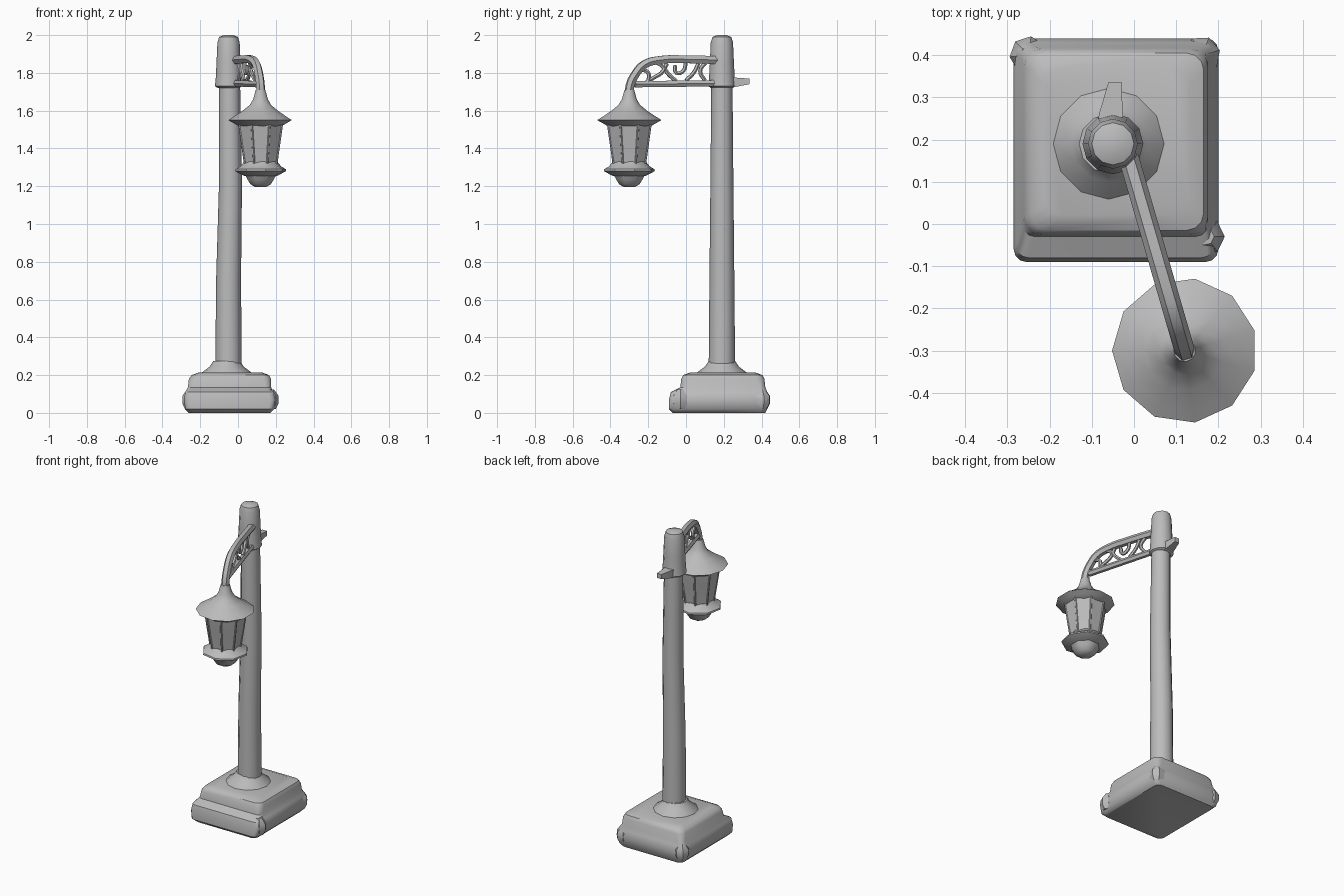
import bpy, bmesh, math
from mathutils import Vector

cube = bpy.data.objects.get("Cube")
if cube:
    bpy.data.objects.remove(cube)

grey = bpy.data.materials.new("stone_grey")
grey.use_nodes = True
GREY = (0.5, 0.5, 0.5, 1)
grey.diffuse_color = GREY
grey.node_tree.nodes["Principled BSDF"].inputs["Base Color"].default_value = GREY
parts = []


def loft(name, rings):
    """Skin a stack of equally long point rings and close both ends."""
    bm = bmesh.new()
    rows = [[bm.verts.new(p) for p in ring] for ring in rings]
    n = len(rows[0])
    for a, b in zip(rows, rows[1:]):
        for i in range(n):
            j = (i + 1) % n
            bm.faces.new((a[i], a[j], b[j], b[i]))
    bm.faces.new(rows[0][::-1])
    bm.faces.new(rows[-1])
    bmesh.ops.recalc_face_normals(bm, faces=bm.faces)
    mesh = bpy.data.meshes.new(name)
    bm.to_mesh(mesh)
    bm.free()
    mesh.materials.append(grey)
    obj = bpy.data.objects.new(name, mesh)
    bpy.context.collection.objects.link(obj)
    parts.append(obj)
    return obj


def circle(cx, cy, z, r, sides, turn=0.0):
    angles = [math.tau * (i + turn) / sides for i in range(sides)]
    return [(cx + r * math.cos(a), cy + r * math.sin(a), z) for a in angles]


def rounded_rect(x0, x1, y0, y1, z, r):
    ring = []
    corners = [(x1 - r, y1 - r), (x0 + r, y1 - r), (x0 + r, y0 + r), (x1 - r, y0 + r)]
    for quarter, (cx, cy) in enumerate(corners):
        for step in range(4):
            a = math.pi / 2 * (quarter + step / 3)
            ring.append((cx + r * math.cos(a), cy + r * math.sin(a), z))
    return ring


def tube(name, points, radius, smooth=True):
    """Round bar through the points, turned into a mesh."""
    curve = bpy.data.curves.new(name, "CURVE")
    curve.dimensions = "3D"
    curve.bevel_depth = radius
    curve.bevel_resolution = 1
    curve.use_fill_caps = True
    curve.resolution_u = 4
    spline = curve.splines.new("BEZIER" if smooth else "POLY")
    if smooth:
        spline.bezier_points.add(len(points) - 1)
        for bp, p in zip(spline.bezier_points, points):
            bp.co = p
            bp.handle_left_type = bp.handle_right_type = "AUTO"
    else:
        spline.points.add(len(points) - 1)
        for sp, p in zip(spline.points, points):
            sp.co = (*p, 1)
    curve.materials.append(grey)
    obj = bpy.data.objects.new(name, curve)
    bpy.context.collection.objects.link(obj)
    bpy.ops.object.select_all(action="DESELECT")
    obj.select_set(True)
    bpy.context.view_layer.objects.active = obj
    bpy.ops.object.convert(target="MESH")
    parts.append(bpy.context.view_layer.objects.active)


# Worn stone plinth: wide lower course and softer upper course
loft("plinth", [rounded_rect(*r) for r in (
    (-0.26, 0.17, -0.07, 0.42, 0.0, 0.03),
    (-0.28, 0.19, -0.09, 0.43, 0.02, 0.03),
    (-0.285, 0.20, -0.09, 0.44, 0.07, 0.03),
    (-0.28, 0.19, -0.08, 0.43, 0.11, 0.03),
    (-0.265, 0.175, -0.03, 0.42, 0.135, 0.03),
    (-0.26, 0.175, -0.025, 0.415, 0.18, 0.04),
    (-0.245, 0.165, -0.015, 0.405, 0.2, 0.04),
    (-0.21, 0.13, 0.02, 0.37, 0.213, 0.04))])

# Chipped lumps on the lower corners
for i, (x, y) in enumerate(((0.17, -0.03), (0.16, 0.40), (-0.25, 0.40))):
    loft(f"corner_lump_{i + 1}", [
        circle(x, y, z, r, 7, 0.3 * i)
        for z, r in ((0.02, 0.03), (0.05, 0.045), (0.09, 0.045), (0.125, 0.02))])

# Flared foot and slightly leaning post
loft("post_foot", [circle(-0.06, 0.19, z, r, 12) for z, r in (
    (0.2, 0.14), (0.215, 0.13), (0.245, 0.09), (0.275, 0.07))])
loft("post", [circle(x, 0.19, z, r, 12) for x, z, r in (
    (-0.05, 0.24, 0.07), (-0.05, 0.7, 0.066), (-0.04, 1.2, 0.061), (-0.045, 1.76, 0.056))])

# Thicker head with a rounded top
loft("post_head", [circle(-0.05, 0.19, z, r, 12) for z, r in (
    (1.72, 0.058), (1.73, 0.072), (1.77, 0.068), (1.85, 0.064),
    (1.96, 0.059), (1.99, 0.05), (2.0, 0.025))])

# Pointed bracket tail behind the post
loft("bracket_tail", [
    [(x + sx * w, y, z + sz * h) for sx, sz in ((-1, -1), (1, -1), (1, 1), (-1, 1))]
    for x, y, z, w, h in ((-0.055, 0.2, 1.75, 0.035, 0.028),
                          (-0.055, 0.26, 1.75, 0.028, 0.025),
                          (-0.045, 0.335, 1.755, 0.016, 0.015))])


# Arm: everything lies in one upright plane from post to lantern
def arm(y, z):
    return (0.12 - 0.29 * (y + 0.3), y, z)


tube("lower_arm", [arm(0.17, 1.745), arm(-0.27, 1.74)], 0.019, False)
tube("upper_arm", [arm(y, z) for y, z in (
    (0.16, 1.868), (0.0, 1.872), (-0.14, 1.868), (-0.22, 1.845),
    (-0.27, 1.79), (-0.297, 1.73), (-0.3, 1.66))], 0.024)

# Scrollwork filling the arm
scrolls = [
    ((0.11, 1.86), (0.075, 1.81), (0.1, 1.76)),
    ((0.07, 1.86), (0.04, 1.80), (0.0, 1.76)),
    ((0.0, 1.86), (-0.015, 1.81), (-0.05, 1.80), (-0.06, 1.84)),
    ((-0.05, 1.755), (-0.09, 1.79), (-0.13, 1.84), (-0.17, 1.86)),
    ((-0.10, 1.85), (-0.13, 1.80), (-0.17, 1.775), (-0.21, 1.75)),
    ((-0.24, 1.82), (-0.2, 1.80), (-0.2, 1.75)),
]
for i, path in enumerate(scrolls):
    tube(f"scroll_{i + 1}", [arm(*p) for p in path], 0.011)


# Lantern: flared cap, tapering body, lower rim and drop
def lantern_part(name, profile, sides, turn=0.5):
    loft(name, [circle(0.12, -0.3, z, r, sides, turn) for z, r in profile])


lantern_part("lantern_cap", (
    (1.515, 0.11), (1.535, 0.145), (1.55, 0.172), (1.57, 0.14), (1.60, 0.095),
    (1.63, 0.058), (1.66, 0.04), (1.71, 0.026)), 11)
lantern_part("lantern_body", (
    (1.28, 0.088), (1.33, 0.092), (1.42, 0.108), (1.53, 0.124)), 8)
lantern_part("lantern_rim", (
    (1.255, 0.09), (1.28, 0.138), (1.29, 0.136), (1.305, 0.11), (1.33, 0.09)), 8, 0.25)
lantern_part("lantern_drop", (
    (1.195, 0.03), (1.21, 0.058), (1.235, 0.075), (1.27, 0.095)), 8)

# Slim corner bars on the lantern body
for i in range(8):
    a = math.tau * (i + 0.5) / 8
    out = Vector((math.cos(a), math.sin(a), 0))
    mid = Vector((0.12, -0.3, 0))
    tube(f"lantern_bar_{i + 1}", [mid + out * 0.09 + Vector((0, 0, 1.32)),
                                  mid + out * 0.122 + Vector((0, 0, 1.53))], 0.006, False)

# Smooth shading with crisp edges
bpy.ops.object.select_all(action="DESELECT")
for obj in parts:
    obj.select_set(True)
bpy.context.view_layer.objects.active = parts[0]
bpy.ops.object.shade_smooth_by_angle(angle=math.radians(40))
